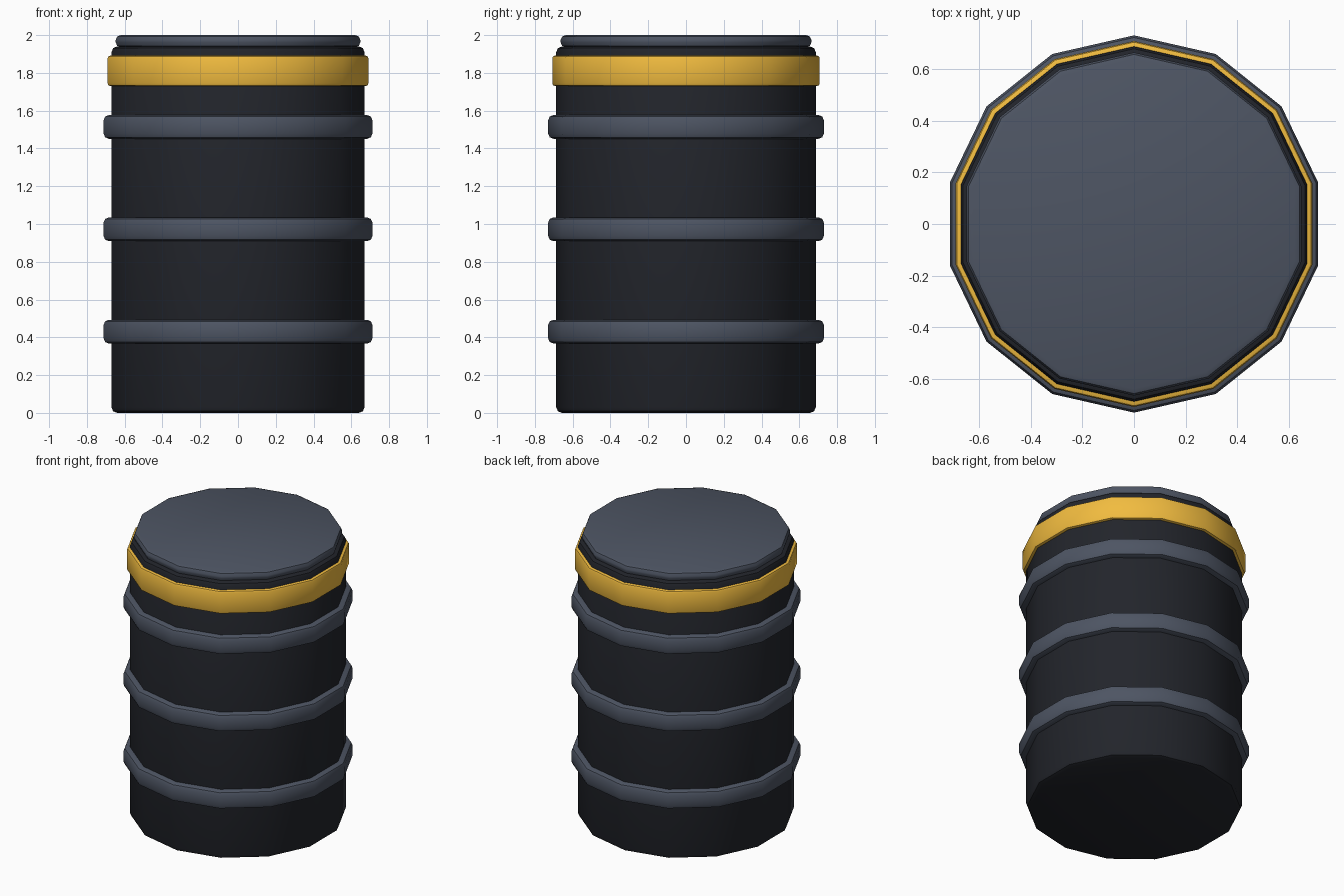
import bpy, math

if "Cube" in bpy.data.objects:
    bpy.data.objects.remove(bpy.data.objects["Cube"])

SIDES = 14


def material(name, color):
    m = bpy.data.materials.new(name)
    m.diffuse_color = color
    m.use_nodes = True
    m.node_tree.nodes["Principled BSDF"].inputs["Base Color"].default_value = m.diffuse_color
    return m


dark = material("dark_shell", (0.016, 0.018, 0.024, 1))
slate = material("slate_trim", (0.075, 0.09, 0.125, 1))
yellow = material("yellow_band", (0.88, 0.5, 0.05, 1))


def drum(name, radius, z0, z1, bevel, mat):
    """Fourteen-sided disc with rounded rims, spanning z0 to z1."""
    bpy.ops.mesh.primitive_cylinder_add(vertices=SIDES, radius=radius, depth=z1 - z0,
                                        location=(0, 0, (z0 + z1) / 2))
    ob = bpy.context.object
    ob.name = name
    ob.data.materials.append(mat)
    # Only the rims are sharp enough to be bevelled
    mod = ob.modifiers.new("rim_bevel", 'BEVEL')
    mod.width = bevel
    mod.segments = 2
    mod.limit_method = 'ANGLE'
    mod.angle_limit = math.radians(40)
    bpy.ops.object.modifier_apply(modifier=mod.name)
    bpy.ops.object.shade_smooth_by_angle(angle=math.radians(35))
    return ob


# Main shell
drum("barrel_body", 0.687, 0.0, 1.94, 0.03, dark)

# Three raised hoops
for i, z in enumerate((0.43, 0.972, 1.514)):
    drum(f"hoop_{i + 1}", 0.73, z - 0.063, z + 0.063, 0.028, slate)

# Warning band and lid
drum("yellow_band", 0.708, 1.73, 1.892, 0.015, yellow)
drum("lid", 0.664, 1.936, 2.0, 0.026, slate)
